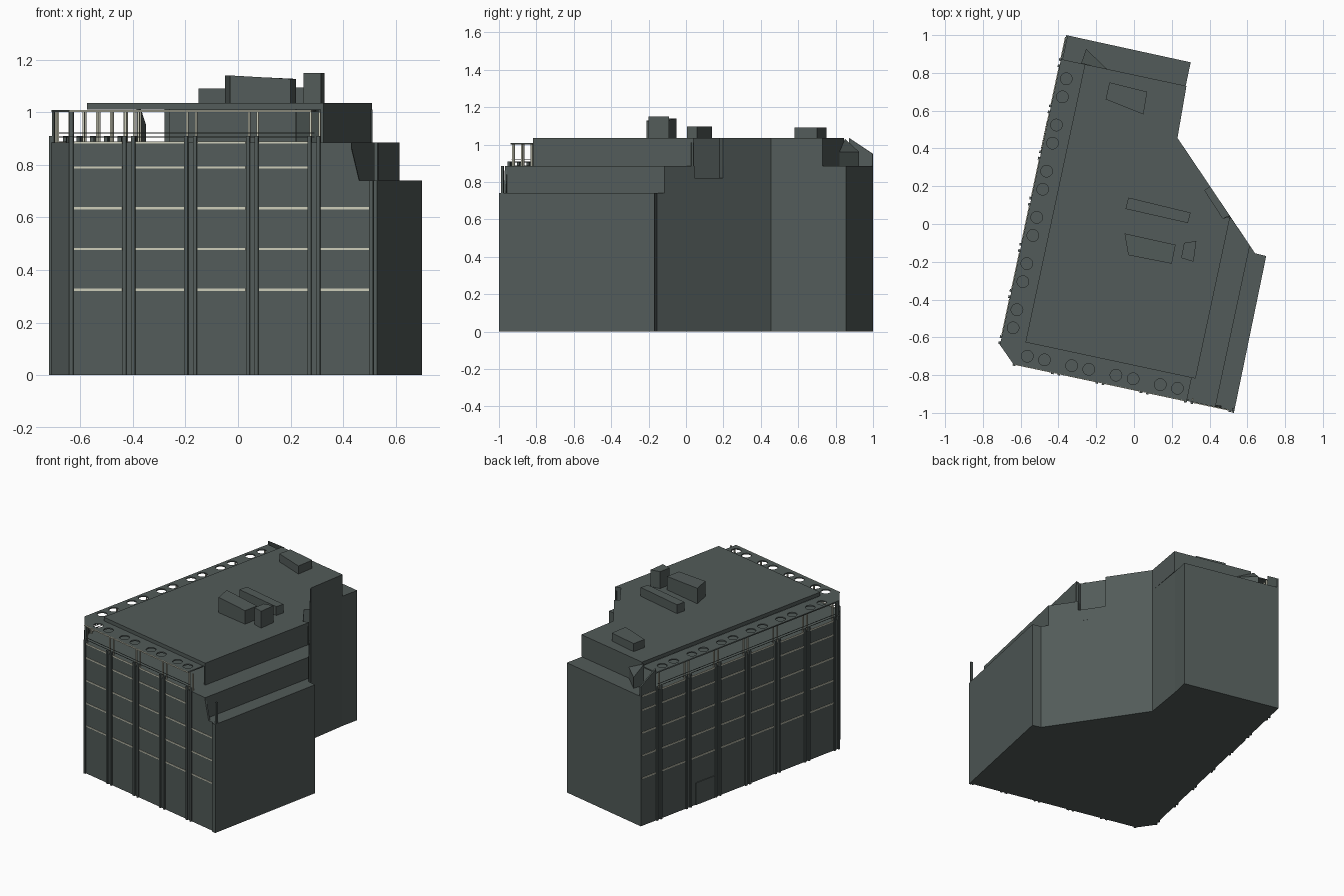
import bpy, bmesh, math
from mathutils import Vector

if "Cube" in bpy.data.objects:
    bpy.data.objects.remove(bpy.data.objects["Cube"])


def material(name, rgb):
    m = bpy.data.materials.new(name)
    m.diffuse_color = (*rgb, 1)
    m.use_nodes = True
    m.node_tree.nodes["Principled BSDF"].inputs["Base Color"].default_value = m.diffuse_color
    return m


SLATE = material("slate", (0.085, 0.105, 0.100))
CREAM = material("cream", (0.60, 0.60, 0.48))

# Building axes: u runs along the front facade, v runs back along the left one
ORIGIN = Vector((-0.64, -0.74))
U, V = Vector((0.978, -0.209)), Vector((0.209, 0.978))


def world(p):
    return ORIGIN + U * p[0] + V * p[1]


def finish(name, bm, mat):
    bmesh.ops.recalc_face_normals(bm, faces=bm.faces)
    me = bpy.data.meshes.new(name)
    bm.to_mesh(me)
    bm.free()
    me.materials.append(mat)
    ob = bpy.data.objects.new(name, me)
    bpy.context.collection.objects.link(ob)
    return ob


def add_prism(bm, pts, z0, z1):
    """Extrude a world outline; z1 is a height or one height per corner."""
    tops = z1 if isinstance(z1, (list, tuple)) else [z1] * len(pts)
    lo = [bm.verts.new((p[0], p[1], z0)) for p in pts]
    hi = [bm.verts.new((p[0], p[1], z)) for p, z in zip(pts, tops)]
    bm.faces.new(lo[::-1])
    bm.faces.new(hi)
    for i in range(len(pts)):
        j = (i + 1) % len(pts)
        bm.faces.new((lo[i], lo[j], hi[j], hi[i]))


def prism(name, pts, z0, z1, mat=SLATE, local=True):
    bm = bmesh.new()
    add_prism(bm, [world(p) for p in pts] if local else pts, z0, z1)
    return finish(name, bm, mat)


def rect(u0, u1, v0, v1):
    return [(u0, v0), (u1, v0), (u1, v1), (u0, v1)]


def boxes(name, items, mat):
    """items: (u0, u1, v0, v1, z0, z1) boxes joined in one object."""
    bm = bmesh.new()
    for u0, u1, v0, v1, z0, z1 in items:
        add_prism(bm, [world(p) for p in rect(u0, u1, v0, v1)], z0, z1)
    return finish(name, bm, mat)


# Main body in stepped layers
LEFT = [(-0.089, 1.76), (-0.089, 0.083), (0, 0)]
BACK = [(0.601, 1.351), (0.586, 1.63), (0.586, 1.757)]
NOTCH = [(0.955, 1.008), (0.925, 0.985), (0.80, 1.11), (0.825, 1.135)]
prism("lower_body", LEFT + [(1.197, 0), (1.191, 0.838), (1.13, 0.84)] + BACK, 0, 0.74)
STEP = [(1.095, 0), (1.095, 0.874)]
prism("middle_body", LEFT + STEP + BACK, 0.74, 0.82)
prism("terrace_body", LEFT + STEP + NOTCH + BACK, 0.82, 0.885)

# Top storey: roof slab on walls, open towards the front and left terraces
shell = [(0.961, 0.125), (0.961, 1.003)] + NOTCH[1:] + [(0.601, 1.351), (0.59, 1.63), (0.04, 1.63)]
prism("roof_slab", [(0.04, 0.125)] + shell, 1.01, 1.035)
bm = bmesh.new()
for a, b in zip(shell, shell[1:]):
    a, b = world(a), world(b)
    d = (b - a).normalized()
    n = Vector((-d.y, d.x)) * 0.012
    add_prism(bm, [a, b, b + n, a + n], 0.885, 1.01)
finish("top_storey_walls", bm, SLATE)

# Rooftop plant boxes
prism("plant_box_large", [(-0.05, -0.05), (-0.03, -0.165), (0.20, -0.21), (0.22, -0.11)],
      1.035, [1.14, 1.14, 1.127, 1.127], local=False)
prism("plant_box_long", [(-0.03, 0.14), (-0.045, 0.08), (0.285, 0.005), (0.30, 0.06)],
      1.035, 1.095, local=False)
prism("plant_box_back", [(-0.13, 0.75), (-0.15, 0.66), (0.05, 0.58), (0.07, 0.70)],
      1.035, 1.09, local=False)
prism("chimney", [(0.265, -0.1), (0.25, -0.18), (0.315, -0.2), (0.33, -0.09)],
      1.035, 1.15, local=False)

# Canopy with paired round openings
holes = [(0.065 + 0.24 * k + e, 0.055) for k in range(4) for e in (0, 0.093)]
holes += [(-0.04, 0.186 + 0.25 * k + e) for k in range(6) for e in (0, 0.098)]
outline = [(-0.089, 0.083), (0, 0), (0.94, 0), (0.94, 0.128),
           (0.04, 0.128), (0.04, 1.63), (-0.089, 1.63)]
loops = [outline]
for hu, hv in holes:
    loops.append([(hu + 0.031 * math.cos(i * math.pi / 10),
                   hv + 0.031 * math.sin(i * math.pi / 10)) for i in range(20)])
cu = bpy.data.curves.new("canopy_curve", 'CURVE')
cu.dimensions = '2D'
cu.fill_mode = 'BOTH'
cu.extrude = 0.004
for loop in loops:
    sp = cu.splines.new('POLY')
    sp.points.add(len(loop) - 1)
    for pt, p in zip(sp.points, loop):
        w = world(p)
        pt.co = (w.x, w.y, 0, 1)
    sp.use_cyclic_u = True
tmp = bpy.data.objects.new("canopy_helper", cu)
bpy.context.collection.objects.link(tmp)
bpy.context.view_layer.update()
me = bpy.data.meshes.new_from_object(tmp.evaluated_get(bpy.context.evaluated_depsgraph_get()))
bpy.data.objects.remove(tmp)
me.materials.clear()
me.materials.append(SLATE)
canopy = bpy.data.objects.new("canopy", me)
canopy.location.z = 1.005
bpy.context.collection.objects.link(canopy)

# Facade fins in pairs, terrace columns and floor stripes
fins, columns, stripes = [], [], []
front = [-0.009 + 0.24 * k for k in range(6)]
left = [0.11 + 0.25 * k for k in range(7)]
for k, u in enumerate(front):
    for s in (-0.017, 0.017):
        c = min(max(u + s, 0.006), 1.19)
        fins.append((c - 0.007, c + 0.007, -0.010, 0.004, 0, 0.91 if k < 5 else 0.74))
        if k < 5:
            columns.append((c - 0.004, c + 0.004, 0.012, 0.020, 0.885, 1.001))
for v in left:
    for s in (-0.017, 0.017):
        c = v + s
        fins.append((-0.099, -0.085, c - 0.007, c + 0.007, 0, 0.91))
        columns.append((-0.077, -0.069, c - 0.004, c + 0.004, 0.885, 1.001))
for z in (0.325, 0.48, 0.635, 0.79, 0.885):
    for k in range(5 if z < 0.7 else 4):
        stripes.append((front[k] + 0.026, front[k + 1] - 0.026, -0.004, 0.003, z - 0.004, z + 0.004))
    for a, b in zip(left, left[1:] + [1.775]):
        stripes.append((-0.093, -0.086, a + 0.026, b - 0.026, z - 0.004, z + 0.004))
boxes("facade_fins", fins, SLATE)
boxes("terrace_columns", columns, CREAM)
boxes("floor_stripes", stripes, CREAM)
boxes("canopy_edge", [(0, 0.94, -0.003, 0.001, 1.001, 1.009)], CREAM)

# Terrace railings
rails = []
for z in (0.905, 0.92):
    rails.append((0.0, 0.95, 0.006, 0.009, z, z + 0.003))
    rails.append((-0.083, -0.080, 0.083, 1.61, z, z + 0.003))
boxes("terrace_railings", rails, SLATE)

# Side door on the left facade
boxes("side_door", [(-0.094, -0.086, 1.14, 1.30, 0, 0.15)], SLATE)

# Sloping parapet and corner post on the right step
prism("sloping_parapet", [(1.09, 0), (1.125, 0), (1.125, 0.012), (1.09, 0.012)],
      0.738, [0.885, 0.742, 0.742, 0.885])
boxes("corner_post", [(1.183, 1.197, 0, 0.014, 0.74, 0.885)], SLATE)

# Screens at the back left corner and the front left chamfer
prism("back_screen", [(-0.089, 1.63), (-0.079, 1.63), (-0.079, 1.76), (-0.089, 1.76)],
      0.885, [1.035, 1.035, 0.95, 0.95])
prism("back_wedge", [(0.02, 1.63), (0.16, 1.63), (0.03, 1.71)], 0.885, [1.03, 0.96, 0.96])
boxes("corner_screen", [(-0.087, -0.079, 0.083, 0.11, 0.885, 1.001),
                        (-0.004, 0.012, 0.004, 0.012, 0.885, 1.001)], SLATE)
